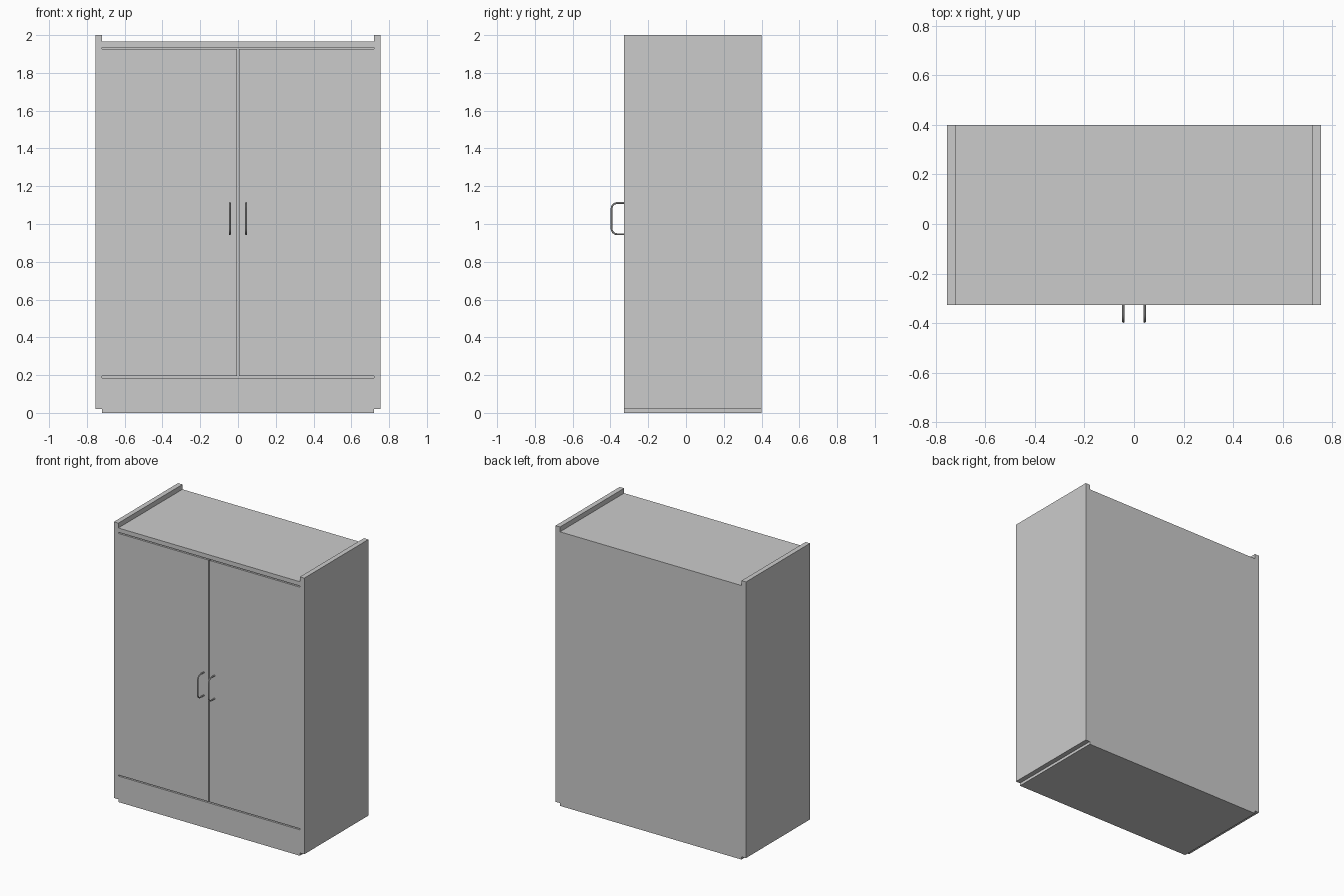
import bpy
import math

if "Cube" in bpy.data.objects:
    bpy.data.objects.remove(bpy.data.objects["Cube"])

FRONT, BACK = -0.327, 0.399
INNER, OUTER = 0.72, 0.755
T = 0.035      # board thickness
GAP = 0.004    # half width of the shadow gaps


def board(name, x, y, z):
    """Box from (min, max) pairs."""
    bpy.ops.mesh.primitive_cube_add(size=1, location=[(a + b) / 2 for a, b in (x, y, z)])
    ob = bpy.context.object
    ob.name = name
    ob.scale = [b - a for a, b in (x, y, z)]
    bpy.ops.object.transform_apply(location=False, rotation=False, scale=True)
    return ob


def handle(name, x):
    """Round bar bent into a D pull with rounded corners."""
    y0, y1, z0, z1, r = FRONT, -0.394, 0.946, 1.111, 0.03
    pts = [(y0, z0)]
    for cz, start in ((z0 + r, 270), (z1 - r, 180)):
        for i in range(7):
            a = math.radians(start - 15 * i)
            pts.append((y1 + r + r * math.cos(a), cz + r * math.sin(a)))
    pts.append((y0, z1))
    cu = bpy.data.curves.new(name, 'CURVE')
    cu.dimensions = '3D'
    cu.bevel_depth = 0.005
    cu.bevel_resolution = 2
    cu.use_fill_caps = True
    sp = cu.splines.new('POLY')
    sp.points.add(len(pts) - 1)
    for p, (y, z) in zip(sp.points, pts):
        p.co = (x, y, z, 1)
    ob = bpy.data.objects.new(name, cu)
    bpy.context.collection.objects.link(ob)
    # bake the tube into a mesh
    bpy.ops.object.select_all(action='DESELECT')
    ob.select_set(True)
    bpy.context.view_layer.objects.active = ob
    bpy.ops.object.convert(target='MESH')
    bpy.ops.object.shade_smooth_by_angle(angle=math.radians(40))


# Horizontal boards between the sides
depth = (FRONT, BACK)
full = (-INNER, INNER)
board("top_panel", full, depth, (1.93 + GAP, 1.965))
board("bottom_panel", full, depth, (0, T))
board("floor_panel", full, (FRONT + T, BACK - 0.02), (0.15, 0.185))

# Plinth and back
board("plinth", full, (FRONT, FRONT + T), (T, 0.19 - GAP))
board("back_panel", full, (BACK - 0.02, BACK), (T, 1.93 + GAP))

# Sides, doors and handles, left and right
for side, s in (("left", -1), ("right", 1)):
    board(side + "_side_panel", sorted((s * INNER, s * OUTER)), depth, (0.02, 2.0))
    board(side + "_door", sorted((s * GAP, s * INNER)), (FRONT, FRONT + T),
          (0.19 + GAP, 1.93 - GAP))
    handle(side + "_handle", s * 0.043)
